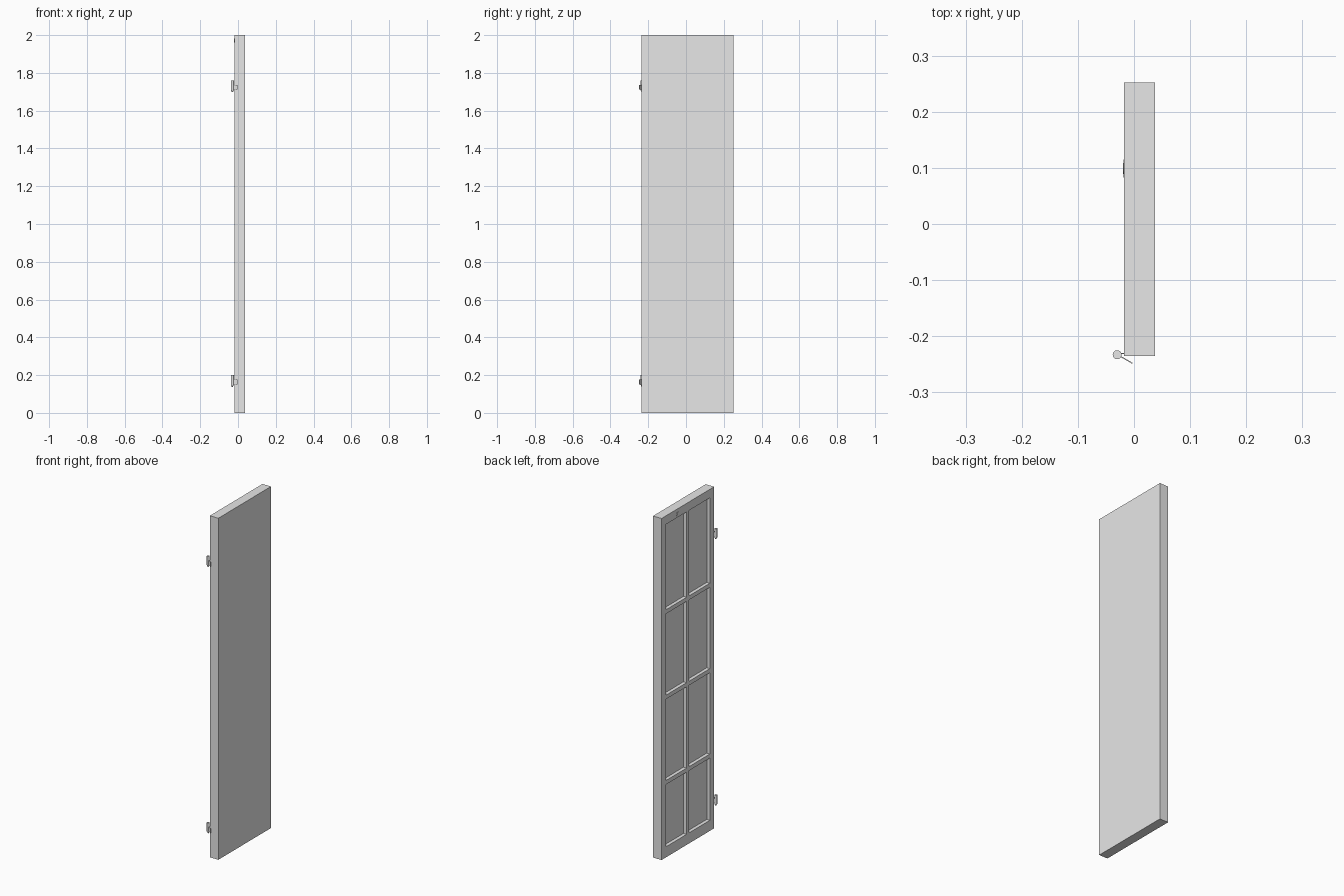
import bpy, bmesh, math
from mathutils import Matrix, Vector

cube = bpy.data.objects.get("Cube")
if cube:
    bpy.data.objects.remove(cube, do_unlink=True)

# One light grey for the door and its hardware
grey = bpy.data.materials.new("light grey")
grey.use_nodes = True
grey.diffuse_color = (0.8, 0.8, 0.8, 1)
grey.node_tree.nodes["Principled BSDF"].inputs["Base Color"].default_value = (0.8, 0.8, 0.8, 1)


def finish(name, bm):
    bmesh.ops.recalc_face_normals(bm, faces=bm.faces)
    mesh = bpy.data.meshes.new(name)
    bm.to_mesh(mesh)
    bm.free()
    mesh.materials.append(grey)
    obj = bpy.data.objects.new(name, mesh)
    bpy.context.collection.objects.link(obj)
    return obj


def box(name, low, high, turn=0.0):
    """Box between two corners, turned about z through its centre."""
    low, high = Vector(low), Vector(high)
    bm = bmesh.new()
    bmesh.ops.create_cube(bm, size=1, matrix=Matrix.Translation((low + high) / 2)
                          @ Matrix.Rotation(turn, 4, "Z")
                          @ Matrix.Diagonal((*(high - low), 1)))
    return finish(name, bm)


def cone(name, centre, r1, r2, depth, axis="Z"):
    """Cylinder or cone along z, or along x."""
    bm = bmesh.new()
    turn = Matrix.Rotation(-math.pi / 2 if axis == "X" else 0, 4, "Y")
    bmesh.ops.create_cone(bm, cap_ends=True, segments=16, radius1=r1, radius2=r2,
                          depth=depth, matrix=Matrix.Translation(centre) @ turn)
    obj = finish(name, bm)
    for face in obj.data.polygons:
        face.use_smooth = len(face.vertices) == 4
    obj.data.set_sharp_from_angle(angle=math.radians(40))
    return obj


# Door slab: a grid on the inner face, with the pane cells pushed in
X_IN, X_OUT, RECESS = -0.018, 0.037, 0.02
BAR = 0.024
ys = [-0.235, -0.195, -0.004, 0.02, 0.21, 0.252]
zs = [0, 0.062]
for z in (0.45, 0.95, 1.45):
    zs += [z - BAR, z]
zs += [1.95, 2]
bm = bmesh.new()
grid = [[bm.verts.new((X_IN, y, z)) for z in zs] for y in ys]
panes = []
for i in range(len(ys) - 1):
    for j in range(len(zs) - 1):
        face = bm.faces.new((grid[i][j], grid[i][j + 1], grid[i + 1][j + 1], grid[i + 1][j]))
        if i % 2 and j % 2:
            panes.append(face)
rim = [e for e in bm.edges if e.is_boundary]
sides = bmesh.ops.extrude_edge_only(bm, edges=rim)["geom"]
for v in sides:
    if isinstance(v, bmesh.types.BMVert):
        v.co.x = X_OUT
bmesh.ops.contextual_create(bm, geom=[e for e in sides if isinstance(e, bmesh.types.BMEdge)
                                      and e.is_boundary])
for pane in panes:
    moved = bmesh.ops.extrude_discrete_faces(bm, faces=[pane])["faces"]
    bmesh.ops.translate(bm, verts=moved[0].verts, vec=(RECESS, 0, 0))
finish("glazed_door", bm)

# Round catch plate near the top of the inner face
cone("catch_plate", (X_IN - 0.0005, 0.099, 1.972), 0.016, 0.016, 0.001, "X")
cone("catch_button", (X_IN - 0.001, 0.099, 1.972), 0.01, 0.01, 0.002, "X")

# Two hinges: knuckle, pointed tip, door leaf and free leaf
PIN = Vector((-0.03, -0.233, 0))
for place, z in (("lower", 0.164), ("upper", 1.724)):
    cone(place + "_hinge_knuckle", PIN + Vector((0, 0, z + 0.01)), 0.008, 0.008, 0.052)
    cone(place + "_hinge_tip", PIN + Vector((0, 0, z - 0.021)), 0.003, 0.007, 0.01)
    box(place + "_hinge_door_leaf", (-0.028, -0.232, z - 0.013), (-0.016, -0.23, z + 0.013))
    box(place + "_hinge_free_leaf", (-0.028, -0.2425, z - 0.013), (-0.001, -0.2405, z + 0.013),
        math.radians(-30))
